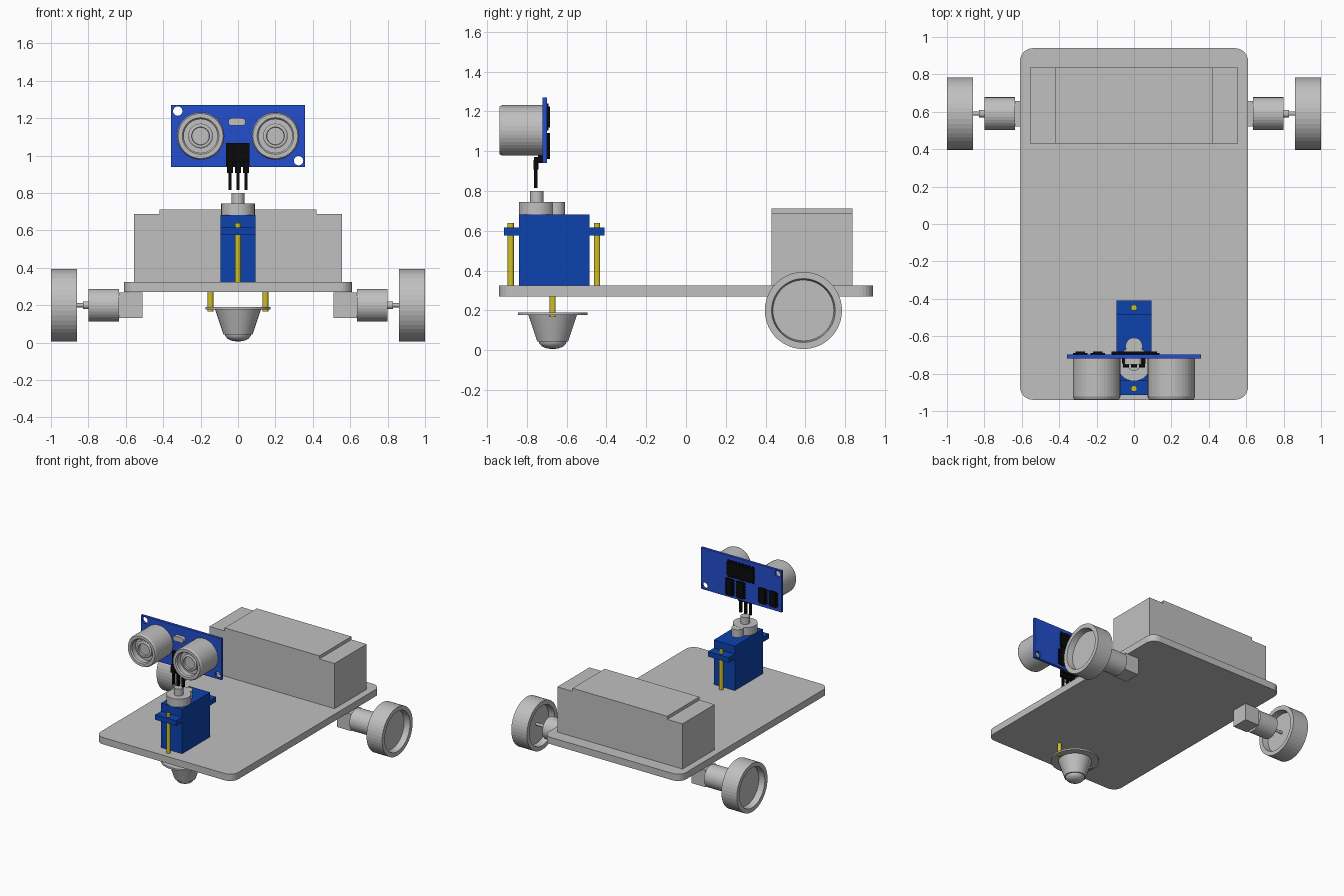
import bpy, bmesh
from math import cos, sin, pi, radians
from mathutils import Matrix, Vector

cube = bpy.data.objects.get("Cube")
if cube:
    bpy.data.objects.remove(cube, do_unlink=True)


def material(name, color):
    m = bpy.data.materials.new(name)
    m.use_nodes = True
    m.diffuse_color = (*color, 1)
    node = next(n for n in m.node_tree.nodes if n.type == 'BSDF_PRINCIPLED')
    node.inputs["Base Color"].default_value = (*color, 1)
    return m


GREY = material("light grey", (0.53, 0.53, 0.53))
SERVO_BLUE = material("deep blue", (0.004, 0.055, 0.42))
BOARD_BLUE = material("bright blue", (0.017, 0.075, 0.62))
YELLOW = material("brass yellow", (0.63, 0.53, 0.02))
BLACK = material("black", (0.003, 0.003, 0.003))


def finish(name, bm, mat):
    bmesh.ops.recalc_face_normals(bm, faces=bm.faces[:])
    mesh = bpy.data.meshes.new(name)
    bm.to_mesh(mesh)
    bm.free()
    mesh.materials.append(mat)
    ob = bpy.data.objects.new(name, mesh)
    bpy.context.collection.objects.link(ob)
    return ob


def add_box(bm, x, y, z):
    """Add a box given its (min, max) range on each axis."""
    lo, hi = Vector((x[0], y[0], z[0])), Vector((x[1], y[1], z[1]))
    mat = Matrix.Translation((lo + hi) / 2) @ Matrix.Diagonal((*(hi - lo), 1))
    return bmesh.ops.create_cube(bm, size=1, matrix=mat)["verts"]


def box(name, mat, x, y, z, round_axis=None, radius=0, segments=6):
    bm = bmesh.new()
    add_box(bm, x, y, z)
    if round_axis is not None:
        edges = [e for e in bm.edges
                 if abs((e.verts[0].co - e.verts[1].co).normalized()[round_axis]) > 0.9]
        bmesh.ops.bevel(bm, geom=edges, offset=radius, segments=segments,
                        profile=0.5, affect='EDGES')
    return finish(name, bm, mat)


TURN = {'z': Matrix(), 'x': Matrix.Rotation(pi / 2, 4, 'Y'),
        '-x': Matrix.Rotation(-pi / 2, 4, 'Y'), '-y': Matrix.Rotation(pi / 2, 4, 'X')}


def lathe(name, mat, profile, origin, axis='z', n=40):
    """Revolve (radius, height) points around an axis through origin."""
    bm = bmesh.new()
    rings = [[bm.verts.new((r * cos(2 * pi * i / n), r * sin(2 * pi * i / n), h))
              for i in range(n)] for r, h in profile]
    for a, b in zip(rings, rings[1:]):
        for i in range(n):
            j = (i + 1) % n
            bm.faces.new((a[i], a[j], b[j], b[i]))
    bmesh.ops.remove_doubles(bm, verts=bm.verts[:], dist=1e-5)
    bm.transform(Matrix.Translation(origin) @ TURN[axis])
    return finish(name, bm, mat)


def rod(name, mat, r, h, origin, axis='z', n=32):
    return lathe(name, mat, [(0, 0), (r, 0), (r, h), (0, h)], origin, axis, n)


# Chassis and battery box
box("chassis_plate", GREY, (-.61, .61), (-.94, .94), (.27, .325), 2, .07)
box("battery_box", GREY, (-.555, .555), (.43, .837), (.325, .687))
box("battery_lid", GREY, (-.42, .42), (.43, .837), (.687, .712))

# Drive motors and recessed wheels, one set per side
WHEEL = [(0, .05), (.155, .05), (.16, 0), (.194, 0), (.194, .138),
         (.16, .138), (.153, .09), (0, .09)]
for side, s, axis in (("left", 1, 'x'), ("right", -1, '-x')):
    y, z = .59, .2
    box(side + "_gearbox", GREY, sorted((s * .51, s * .635)),
        (y - .068, y + .068), (z - .068, z + .068))
    rod(side + "_motor", GREY, .088, .165, (s * .635, y, z), axis)
    rod(side + "_motor_collar", GREY, .02, .03, (s * .8, y, z), axis, 20)
    rod(side + "_axle", GREY, .011, .11, (s * .825, y, z), axis, 16)
    lathe(side + "_wheel", GREY, WHEEL, (s * .862, y, z), axis, 44)

# Ball caster under the nose
CY = -.67
lathe("caster_housing", GREY, [(0, .19), (.175, .19), (.175, .177), (.122, .177),
                               (.078, .045), (0, .045)], (0, CY, 0))
lathe("caster_ball", GREY, [(0, .05), (.07, .05), (.068, .035), (.055, .02),
                            (.032, .01), (0, .005)], (0, CY, 0))
for side, s in (("left", 1), ("right", -1)):
    rod(side + "_caster_screw", YELLOW, .015, .105, (s * .147, CY, .168), 'z', 16)

# Steering servo with ears, screws and output stack
box("servo_body", SERVO_BLUE, (-.093, .093), (-.84, -.485), (.325, .682))
box("servo_ears", SERVO_BLUE, (-.093, .093), (-.915, -.41), (.577, .617))
for place, y in (("front", -.88), ("rear", -.447)):
    rod(place + "_servo_screw", YELLOW, .016, .315, (0, y, .325), 'z', 16)
rod("servo_gear_cap", GREY, .09, .064, (0, -.75, .681))
rod("servo_small_cap", GREY, .045, .063, (0, -.653, .681))
rod("servo_shaft", GREY, .035, .056, (0, -.75, .744))

# Sensor board with two mounting holes
board = box("sensor_board", BOARD_BLUE, (-.358, .358), (-.72, -.699), (.94, 1.27))
for x, z in ((-.322, 1.238), (.324, .973)):
    cutter = rod("hole_cutter", BOARD_BLUE, .025, .1, (x, -.66, z), '-y', 24)
    cutter.hide_render = True
    mod = board.modifiers.new("hole", 'BOOLEAN')
    mod.operation, mod.solver, mod.object = 'DIFFERENCE', 'EXACT', cutter
    bpy.context.view_layer.objects.active = board
    bpy.ops.object.modifier_apply(modifier=mod.name)
    bpy.data.objects.remove(cutter, do_unlink=True)

# Ultrasonic transducers and crystal
EYE = [(0, 0), (.127, 0), (.127, .205), (.12, .22), (.098, .22), (.09, .21),
       (.09, .165), (.066, .165), (.066, .185), (.058, .19), (.048, .19),
       (.046, .175), (0, .175)]
for side, s in (("left", 1), ("right", -1)):
    lathe(side + "_transducer", GREY, EYE, (s * .2, -.718, 1.105), '-y')
box("crystal", GREY, (-.052, .04), (-.75, -.72), (1.16, 1.2), 1, .019)

# Pin header: block on the board with three bent pins
bm = bmesh.new()
add_box(bm, (-.065, .062), (-.745, -.72), (.94, 1.067))
for x in (-.043, 0, .043):
    add_box(bm, (x - .017, x + .017), (-.765, -.715), (.945, .972))
    add_box(bm, (x - .017, x + .017), (-.767, -.742), (.908, .955))
    add_box(bm, (x - .009, x + .009), (-.764, -.746), (.815, .91))
finish("pin_header", bm, BLACK)


# Chips on the rear of the board, with legs on two opposite sides
def chip(name, x, z, upright, legs):
    bm = bmesh.new()
    gap = .014
    inner_x = (x[0] + gap, x[1] - gap) if not upright else x
    inner_z = (z[0] + gap, z[1] - gap) if upright else z
    add_box(bm, inner_x, (-.699, -.683), inner_z)
    lo, hi = x if upright else z
    step = (hi - lo) / legs
    for i in range(legs):
        span = (lo + step * (i + .2), lo + step * (i + .8))
        if upright:
            add_box(bm, span, (-.699, -.69), z)
        else:
            add_box(bm, x, (-.699, -.69), span)
    finish(name, bm, BLACK)


chip("main_chip", (-.12, .12), (1.105, 1.24), True, 8)
for i, (x, low) in enumerate(((.06, .96), (-.037, .96), (-.232, .97), (-.326, .97))):
    chip(f"small_chip_{i + 1}", (x, x + .077), (low, 1.092), False, 6)

# Smooth only the gently turning surfaces
for ob in bpy.context.view_layer.objects:
    ob.select_set(ob.type == 'MESH' and "ball" in ob.name)
bpy.context.view_layer.objects.active = bpy.data.objects["caster_ball"]
bpy.ops.object.shade_smooth_by_angle(angle=radians(40))
